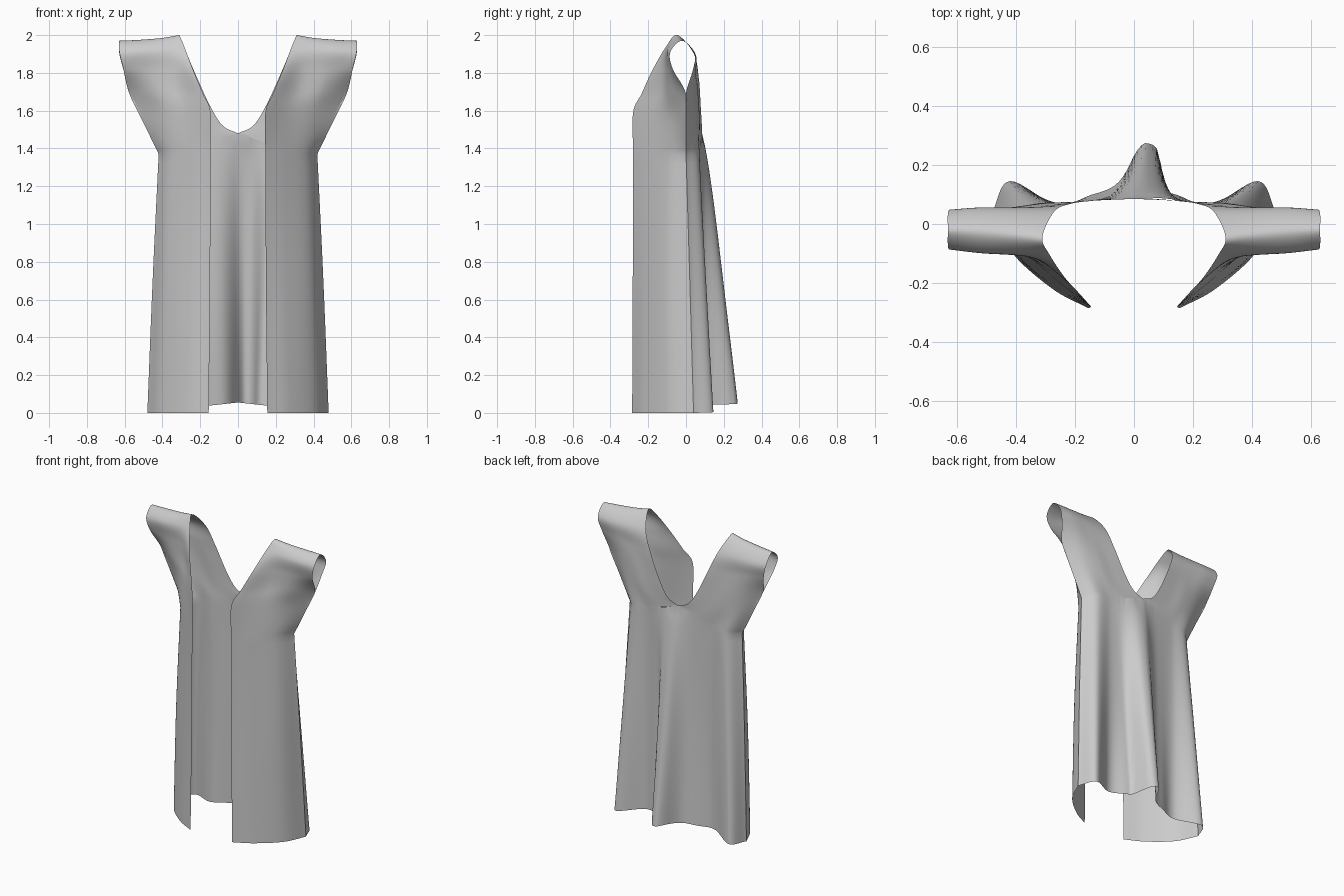
import bpy, bmesh, math
from mathutils import Vector

if "Cube" in bpy.data.objects:
    bpy.data.objects.remove(bpy.data.objects["Cube"])

COLS = 44   # samples across a panel, opening edge to side seam

# Front panel rows, hem to shoulder ridge (opening edge -> side seam / cuff)
FRONT = [
    [(.155, -.285, 0), (.275, -.22, 0), (.41, -.10, 0), (.48, .04, 0)],
    [(.148, -.282, .7), (.26, -.215, .7), (.385, -.11, .7), (.452, .02, .7)],
    [(.145, -.28, 1.37), (.25, -.20, 1.37), (.36, -.10, 1.37), (.42, 0, 1.37)],
    [(.145, -.28, 1.59), (.27, -.17, 1.59), (.40, -.08, 1.57), (.50, 0, 1.535)],
    [(.185, -.235, 1.69), (.31, -.13, 1.71), (.45, -.08, 1.70), (.575, 0, 1.69)],
    [(.235, -.18, 1.81), (.34, -.115, 1.82), (.48, -.09, 1.82), (.607, -.07, 1.82)],
    [(.285, -.105, 1.94), (.38, -.10, 1.93), (.52, -.095, 1.92), (.628, -.083, 1.91)],
    [(.31, -.045, 2.0), (.40, -.035, 1.985), (.52, -.025, 1.975), (.63, -.02, 1.97)],
]
# Back panel rows, shoulder to hem (neckline / centre back -> side seam / cuff)
BACK = [
    [(.27, .042, 1.90), (.36, .045, 1.90), (.45, .048, 1.90), (.54, .05, 1.90), (.628, .045, 1.90)],
    [(.215, .068, 1.77), (.31, .06, 1.78), (.40, .055, 1.79), (.50, .05, 1.80), (.605, .035, 1.81)],
    [(.145, .078, 1.62), (.25, .07, 1.63), (.35, .065, 1.65), (.46, .045, 1.67), (.575, 0, 1.69)],
    [(.08, .084, 1.52), (.20, .075, 1.53), (.31, .07, 1.53), (.41, .05, 1.53), (.50, 0, 1.535)],
    [(0, .085, 1.48), (.12, .08, 1.44), (.24, .07, 1.40), (.35, .065, 1.38), (.42, 0, 1.37)],
    [(0, .11, .7), (.13, .085, .7), (.25, .07, .7), (.385, .105, .7), (.452, .02, .7)],
    [(0, .14, .055), (.14, .10, .04), (.26, .065, .03), (.42, .145, .005), (.48, .04, 0)],
]


def spline(points, steps):
    """Catmull-Rom curve through points, sampled at steps + 1 places."""
    p = [Vector(q) for q in points]
    p = [2 * p[0] - p[1]] + p + [2 * p[-1] - p[-2]]
    n = len(points) - 1
    out = []
    for i in range(steps + 1):
        f = i * n / steps
        k = min(int(f), n - 1)
        t = f - k
        a, b, c, d = p[k:k + 4]
        out.append(.5 * (2 * b + (c - a) * t + (2 * a - 5 * b + 4 * c - d) * t * t
                         + (3 * b - a - 3 * c + d) * t ** 3))
    return out


def sheet(rows, per_row):
    """Loft a sheet through control rows; returns a list of sampled rows."""
    sampled = [spline(r, COLS) for r in rows]
    columns = [spline(c, per_row * (len(rows) - 1)) for c in zip(*sampled)]
    return [list(r) for r in zip(*columns)]


def back_fold(v):
    """Off-centre hanging fold, steep on its right flank, fading upward."""
    w = max(0, 1 - v.z / 1.47)
    u = v.x - .045
    if u < 0:
        shape = math.exp(-(u / (.065 + .03 * (1 - w))) ** 2)
    else:
        shape = math.exp(-(u / (.05 + .04 * (1 - w))) ** (2 + 4 * w))
    return .15 * w ** .7 * shape


def add_sheet(bm, rows, side, fold=False):
    grid = []
    for row in rows:
        line = []
        for p in row:
            v = Vector((p.x * side, p.y, p.z))
            if fold:
                v.y += back_fold(v)
            line.append(bm.verts.new(v))
        grid.append(line)
    for a, b in zip(grid, grid[1:]):
        for i in range(COLS):
            quad = (a[i], a[i + 1], b[i + 1], b[i])
            bm.faces.new(quad if side > 0 else quad[::-1])


front_lower = sheet(FRONT[:3], 14)
upper = sheet(FRONT[2:] + BACK[:5], 8)
back_lower = sheet(BACK[4:], 14)

# Close the underarm seam from the armpit to the bottom of the cuff
for k in range(17):
    a, b = upper[k], upper[-1 - k]
    mid = (a[-1] + b[-1]) / 2
    a[-1], b[-1] = mid, mid.copy()

# Assemble the open-fronted garment
bm = bmesh.new()
for side in (1, -1):
    add_sheet(bm, front_lower, side)
    add_sheet(bm, upper, side, False)
    add_sheet(bm, back_lower, side, True)
# carry the fading fold across the small area above the waist row
bmesh.ops.remove_doubles(bm, verts=bm.verts, dist=.004)
bmesh.ops.recalc_face_normals(bm, faces=bm.faces)
mesh = bpy.data.meshes.new("open_front_gown")
bm.to_mesh(mesh)
bm.free()
gown = bpy.data.objects.new("open_front_gown", mesh)
bpy.context.collection.objects.link(gown)
bpy.context.view_layer.objects.active = gown
gown.select_set(True)
bpy.ops.object.shade_smooth_by_angle(angle=math.radians(50))
